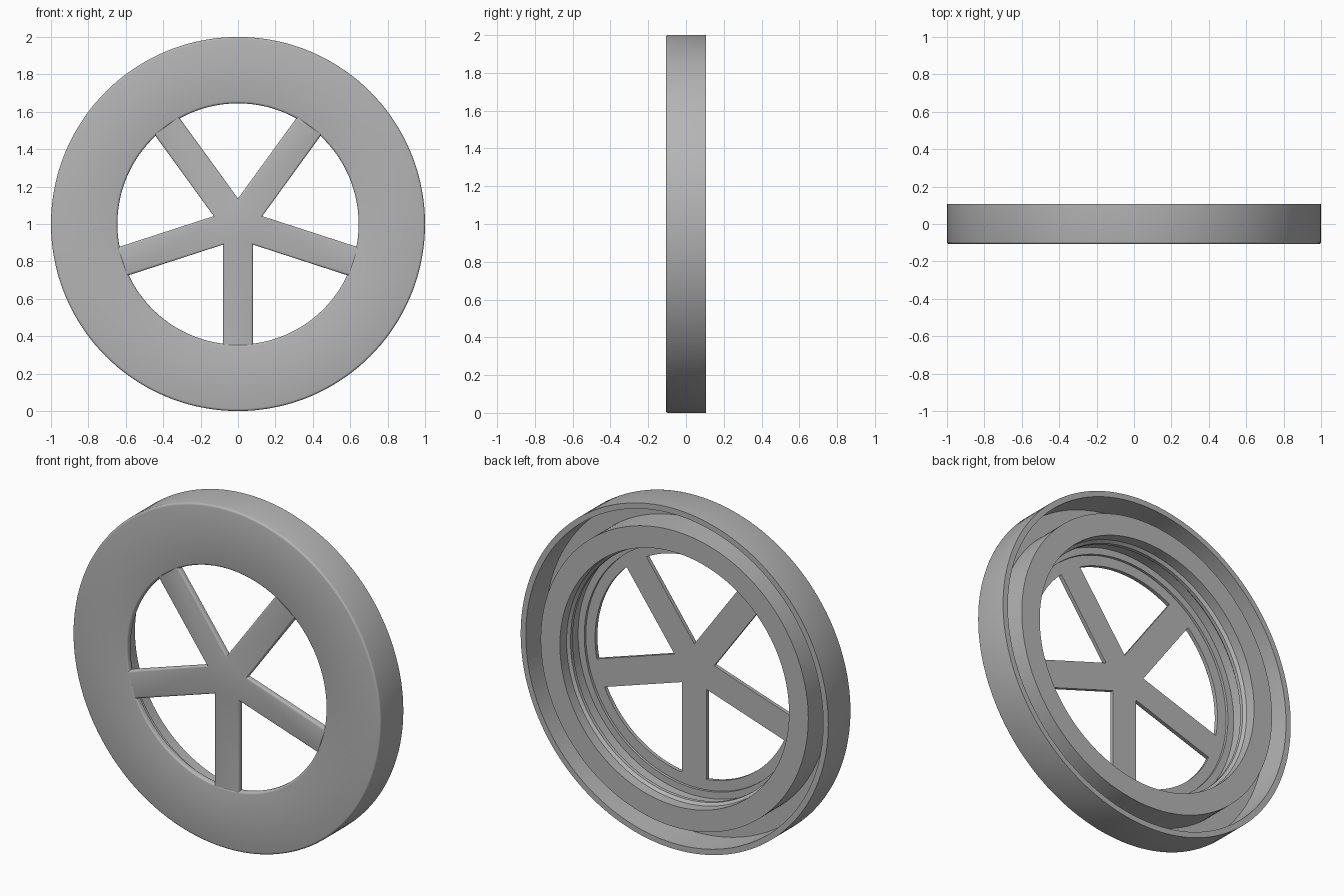
import bpy, bmesh, math
from mathutils import Vector, Matrix

cube = bpy.data.objects.get("Cube")
if cube:
    bpy.data.objects.remove(cube)

grey = bpy.data.materials.new("plain grey")
grey.use_nodes = True
colour = (0.46, 0.46, 0.46, 1)
grey.diffuse_color = colour
grey.node_tree.nodes["Principled BSDF"].inputs["Base Color"].default_value = colour

FRONT, BACK = -0.107, 0.107
FLOOR = FRONT + 0.03          # back of the thin front plate
HOLE = 0.645
ROUND = 0.012


def finish(name, bm):
    bmesh.ops.recalc_face_normals(bm, faces=bm.faces)
    mesh = bpy.data.meshes.new(name)
    bm.to_mesh(mesh)
    bm.free()
    mesh.materials.append(grey)
    obj = bpy.data.objects.new(name, mesh)
    bpy.context.collection.objects.link(obj)
    obj.location.z = 1
    bpy.ops.object.select_all(action='DESELECT')
    obj.select_set(True)
    bpy.context.view_layer.objects.active = obj
    bpy.ops.object.shade_smooth_by_angle(angle=math.radians(35))
    return obj


def fillet(radius, inward):
    """Rounded front corner, from the flat face to the side wall."""
    steps = [math.radians(a) for a in (0, 30, 60, 90)]
    return [(radius + inward * ROUND * (1 - math.sin(a)),
             FRONT + ROUND * (1 - math.cos(a))) for a in steps]


# Lid body: front plate, outer rim wall and inner collar in one turned profile
profile = fillet(HOLE, 1)[::-1] + fillet(1.0, -1)
profile += [(1.0, BACK), (0.967, BACK), (0.967, FLOOR)]             # rim wall
profile += [(0.87, FLOOR), (0.87, BACK), (0.745, BACK)]             # collar
profile += [(0.745, 0.045), (0.73, 0.03), (0.73, 0.01), (0.745, -0.005)]  # snap bead
profile += [(0.745, FLOOR + 0.015), (0.705, FLOOR + 0.015), (0.705, FLOOR)]  # seat step
profile += [(HOLE, FLOOR)]

bm = bmesh.new()
loop = [bm.verts.new((r, y, 0)) for r, y in profile]
edges = [bm.edges.new((a, b)) for a, b in zip(loop, loop[1:] + loop[:1])]
bmesh.ops.spin(bm, geom=loop + edges, cent=(0, 0, 0), axis=(0, 1, 0),
               angle=math.tau, steps=144, use_merge=True)
bmesh.ops.remove_doubles(bm, verts=bm.verts, dist=1e-5)
finish("lid_body", bm)

# Spokes: a five-armed star outline, extruded and softened along the front edges
half, reach = 0.08, 0.648
crotch = half / math.sin(math.radians(36))
bm = bmesh.new()
outline, ends = [], set()
for k in range(5):
    turn = Matrix.Rotation(math.radians(72 * k), 3, 'Y')
    for x, z in ((-half, -reach), (half, -reach)):
        v = bm.verts.new(turn @ Vector((x, FRONT, z)))
        ends.add(v)
        outline.append(v)
    a = math.radians(36)
    outline.append(bm.verts.new(turn @ Vector((crotch * math.sin(a), FRONT, -crotch * math.cos(a)))))
# The turn about Y runs clockwise here, so order the outline by its angle
outline.sort(key=lambda v: math.atan2(v.co.z, v.co.x))
face = bm.faces.new(outline)
front_edges = [e for e in face.edges if not all(v in ends for v in e.verts)]
extruded = bmesh.ops.extrude_face_region(bm, geom=[face], use_keep_orig=True)
for v in extruded["geom"]:
    if isinstance(v, bmesh.types.BMVert):
        v.co.y = FLOOR
bmesh.ops.recalc_face_normals(bm, faces=bm.faces)
bmesh.ops.bevel(bm, geom=front_edges, offset=ROUND, segments=3, profile=0.5,
                affect='EDGES')
finish("spokes", bm)
